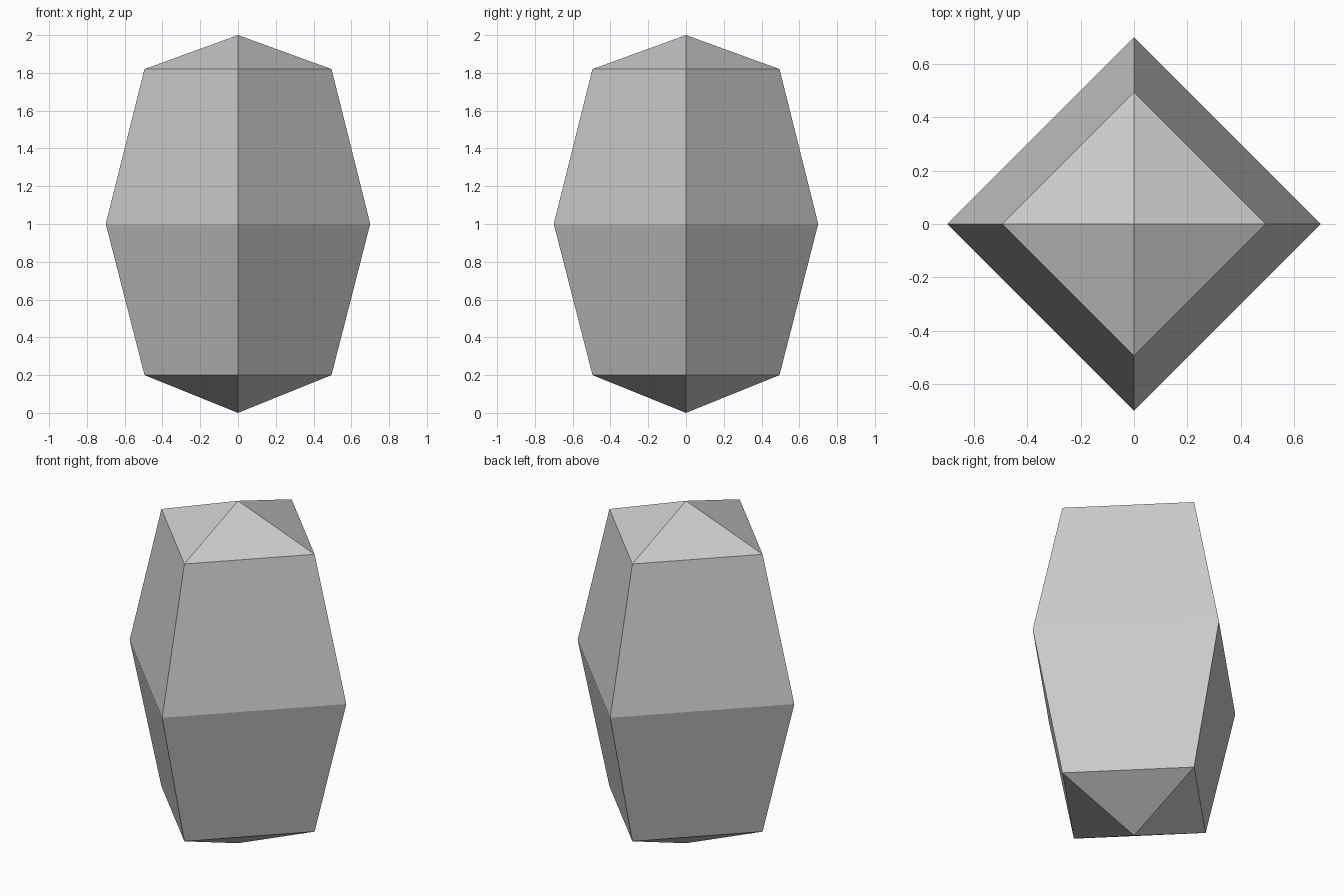
import bpy
import bmesh
from math import cos, sin, tau

cube = bpy.data.objects.get("Cube")
if cube:
    bpy.data.objects.remove(cube, do_unlink=True)

# Plain grey stone
grey = bpy.data.materials.new("plain_grey")
grey.use_nodes = True
colour = (0.6, 0.6, 0.6, 1)
grey.diffuse_color = colour
grey.node_tree.nodes["Principled BSDF"].inputs["Base Color"].default_value = colour

SIDES = 4
RINGS = [(0.495, 0.2), (0.7, 1.0), (0.495, 1.82)]  # radius, height

# Faceted gem: square rings closed by a low point at each end
bm = bmesh.new()
rings = [[bm.verts.new((r * cos(tau * i / SIDES), r * sin(tau * i / SIDES), z))
          for i in range(SIDES)] for r, z in RINGS]
bottom = bm.verts.new((0, 0, 0))
top = bm.verts.new((0, 0, 2))

for i in range(SIDES):
    j = (i + 1) % SIDES
    bm.faces.new((bottom, rings[0][j], rings[0][i]))
    for low, high in zip(rings, rings[1:]):
        bm.faces.new((low[i], low[j], high[j], high[i]))
    bm.faces.new((rings[-1][i], rings[-1][j], top))
bmesh.ops.recalc_face_normals(bm, faces=bm.faces)

mesh = bpy.data.meshes.new("faceted_gem")
bm.to_mesh(mesh)
bm.free()
mesh.materials.append(grey)
gem = bpy.data.objects.new("faceted_gem", mesh)
bpy.context.collection.objects.link(gem)
